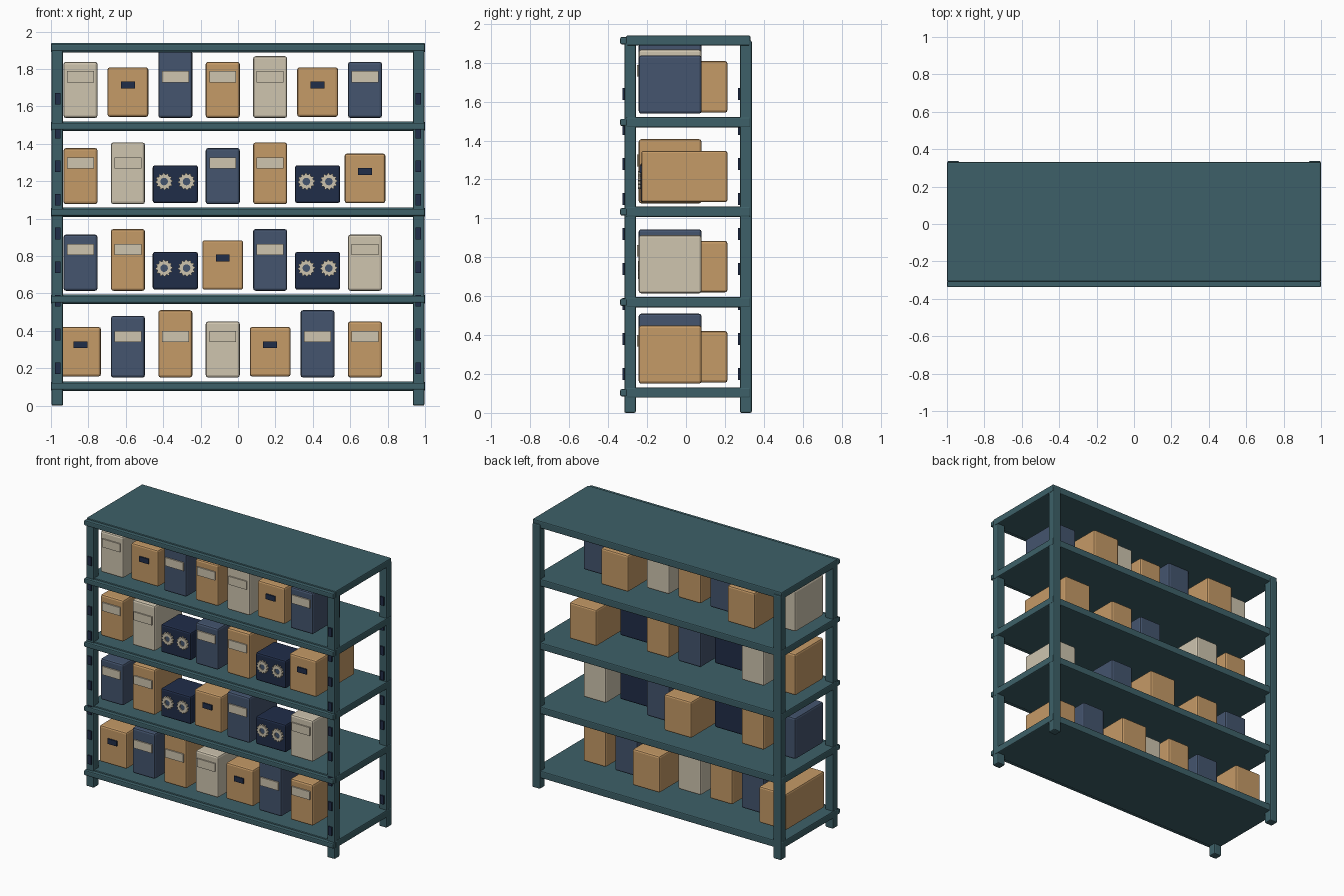
import bpy, bmesh, math
from mathutils import Matrix

if "Cube" in bpy.data.objects:
    bpy.data.objects.remove(bpy.data.objects["Cube"])

def material(name, rgb):
    m = bpy.data.materials.new(name)
    m.diffuse_color = (*rgb, 1)
    m.use_nodes = True
    m.node_tree.nodes["Principled BSDF"].inputs["Base Color"].default_value = m.diffuse_color
    return m

TEAL = material("teal_metal", (0.047, 0.118, 0.139))
TAN = material("tan_card", (0.56, 0.325, 0.135))
BEIGE = material("beige", (0.62, 0.555, 0.43))
BLUE = material("slate_blue", (0.058, 0.09, 0.157))
DARK = material("dark_navy", (0.0144, 0.026, 0.066))

def add_object(name, bm, mat):
    bmesh.ops.recalc_face_normals(bm, faces=bm.faces)
    me = bpy.data.meshes.new(name)
    bm.to_mesh(me)
    bm.free()
    me.materials.append(mat)
    ob = bpy.data.objects.new(name, me)
    bpy.context.collection.objects.link(ob)
    return ob

def box(name, x, y, z, mat, bevel=0.0):
    """Box from (min, max) ranges, with optional rounded edges."""
    bm = bmesh.new()
    size = [r[1] - r[0] for r in (x, y, z)]
    mid = [(r[0] + r[1]) / 2 for r in (x, y, z)]
    bmesh.ops.create_cube(bm, size=1, matrix=Matrix.Translation(mid) @ Matrix.Diagonal((*size, 1)))
    if bevel:
        bmesh.ops.bevel(bm, geom=bm.edges[:], offset=bevel, segments=2, profile=0.5, affect='EDGES')
    return add_object(name, bm, mat)

def gear(name, cx, cz, y0, y1, mat, teeth=12, outer=0.046, root=0.038, inner=0.02):
    """Toothed ring facing the front."""
    bm = bmesh.new()
    n = teeth * 4
    rings = []
    for i in range(n):
        a = 2 * math.pi * i / n
        r = outer if i % 4 < 2 else root
        rings.append([bm.verts.new((cx + q * math.cos(a), y, cz + q * math.sin(a)))
                      for q, y in ((r, y0), (r, y1), (inner, y1), (inner, y0))])
    for i in range(n):
        a, b = rings[i], rings[(i + 1) % n]
        for k in range(4):
            bm.faces.new((a[k], b[k], b[(k + 1) % 4], a[(k + 1) % 4]))
    return add_object(name, bm, mat)

def disc(name, cx, cz, y0, y1, r, mat):
    bm = bmesh.new()
    bmesh.ops.create_cone(bm, cap_ends=True, segments=20, radius1=r, radius2=r, depth=y1 - y0,
                          matrix=Matrix.Translation((cx, (y0 + y1) / 2, cz)) @ Matrix.Rotation(math.pi / 2, 4, 'X'))
    return add_object(name, bm, mat)

# Posts with slots on their front faces
for sx, side in ((-1, "left"), (1, "right")):
    xr = sorted((sx * 0.935, sx * 0.997))
    for y0, y1, end in ((-0.317, -0.258, "front"), (0.277, 0.338, "back")):
        box(f"{end}_{side}_post", xr, (y0, y1), (0, 1.915), TEAL, 0.008)
        for i in range(9):
            z = 0.2 + 0.18 * i
            box(f"{end}_{side}_slot_{i}", (sx * 0.964 - 0.015, sx * 0.964 + 0.015),
                (y0 - 0.009, y0 + 0.001), (z - 0.031, z + 0.031), DARK)

# Shelf boards with front rails
for i, top in enumerate((0.13, 0.595, 1.06, 1.52, 1.94)):
    box(f"shelf_{i}", (-1, 1), (-0.308, 0.331), (top - 0.052, top), TEAL, 0.007)
    box(f"shelf_rail_{i}", (-1, 1), (-0.338, -0.304), (top - 0.045, top - 0.008), TEAL, 0.007)

def bin_box(name, x, b, h, mat):
    box(name, (x - 0.091, x + 0.091), (-0.243, 0.08), (b, b + h), mat, 0.013)
    box(name + "_label", (x - 0.072, x + 0.072), (-0.252, -0.242), (b + 0.19, b + 0.25), BEIGE)

def carton(name, x, b):
    box(name, (x - 0.109, x + 0.109), (-0.23, 0.213), (b + 0.006, b + 0.27), TAN, 0.012)
    box(name + "_label", (x - 0.037, x + 0.037), (-0.239, -0.229), (b + 0.157, b + 0.194), DARK)

def reel_unit(name, x, b):
    box(name, (x - 0.121, x + 0.121), (-0.235, -0.02), (b + 0.006, b + 0.208), DARK, 0.012)
    for k, dx in enumerate((-0.06, 0.06)):
        gear(f"{name}_reel_{k}", x + dx, b + 0.121, -0.247, -0.234, BEIGE)
        disc(f"{name}_hub_{k}", x + dx, b + 0.121, -0.24, -0.234, 0.021, BLUE)

# Contents per shelf: C carton, R reel unit, otherwise bin colour and height in cm
rows = ("C B33 T36 G30 C B36 T30",
        "B30 T33 R C B33 R G30",
        "T30 G33 R B30 T33 R C",
        "G30 C B36 T30 G33 C B30")
colours = {"T": TAN, "B": BLUE, "G": BEIGE}
for r, (row, base) in enumerate(zip(rows, (0.15, 0.614, 1.077, 1.538))):
    for i, item in enumerate(row.split()):
        x = -0.842 + 0.2535 * i
        if item == "C":
            carton(f"carton_{r}_{i}", x, base)
        elif item == "R":
            reel_unit(f"reel_unit_{r}_{i}", x, base)
        else:
            bin_box(f"bin_{r}_{i}", x, base, int(item[1:]) / 100, colours[item[0]])
